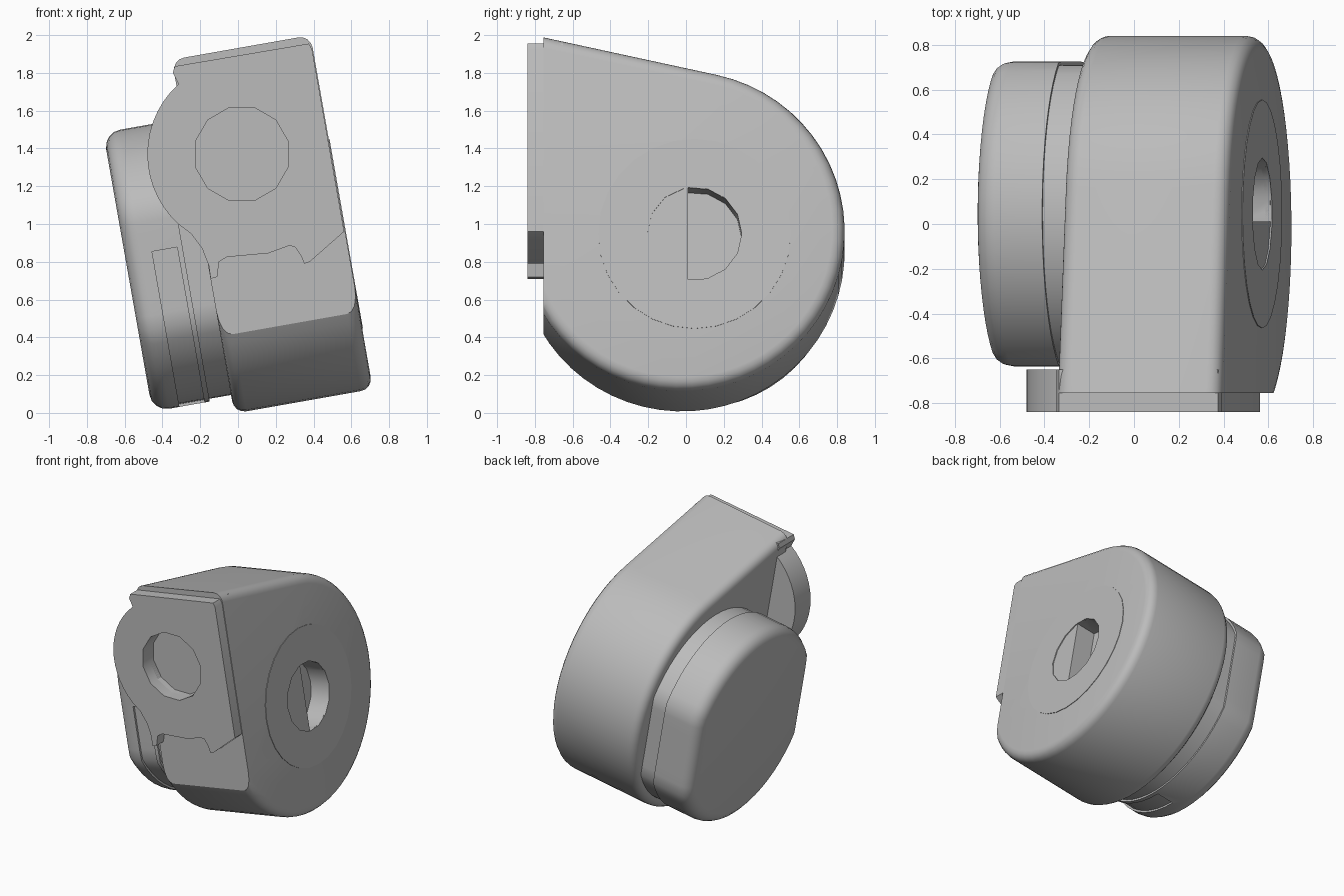
import bpy, bmesh
from math import sin, cos, radians, pi
from mathutils import Matrix, Vector

if "Cube" in bpy.data.objects:
    bpy.data.objects.remove(bpy.data.objects["Cube"], do_unlink=True)

TILT = Matrix.Rotation(radians(-10), 4, 'Y')   # the whole device leans sideways
AXLE = (0.045, 0.835)                          # y, z of the knob and side socket

grey = bpy.data.materials.new("light_grey")
grey.use_nodes = True
grey.diffuse_color = (0.5, 0.5, 0.5, 1)
grey.node_tree.nodes["Principled BSDF"].inputs["Base Color"].default_value = (0.5, 0.5, 0.5, 1)


def arc(cx, cy, r, a0, a1, n):
    return [(cx + r * cos(radians(a0 + (a1 - a0) * i / n)),
             cy + r * sin(radians(a0 + (a1 - a0) * i / n))) for i in range(n + 1)]


def prism(name, profile, axis, start, end, bevel=0.0, bevel_at=(), front_cut=None):
    """Extrude a profile along x (profile in y, z) or along y (profile in x, z)."""
    bm = bmesh.new()
    point = lambda t, a, b: (t, a, b) if axis == 'x' else (a, t, b)
    k = 0 if axis == 'x' else 1
    rings = [[bm.verts.new(point(t, a, b)) for a, b in profile] for t in (start, end)]
    bm.faces.new(rings[0])
    bm.faces.new(rings[1])
    n = len(profile)
    for i in range(n):
        j = (i + 1) % n
        bm.faces.new((rings[0][i], rings[0][j], rings[1][j], rings[1][i]))
    bmesh.ops.recalc_face_normals(bm, faces=bm.faces)
    if bevel:
        rim = [e for e in bm.edges
               if any(all(abs(v.co[k] - t) < 1e-5 for v in e.verts) for t in bevel_at)]
        bmesh.ops.bevel(bm, geom=rim, offset=bevel, segments=4, profile=0.5,
                        affect='EDGES', clamp_overlap=False)
    if front_cut is not None:
        cut = bmesh.ops.bisect_plane(bm, geom=bm.verts[:] + bm.edges[:] + bm.faces[:],
                                     plane_co=(0, front_cut, 0), plane_no=(0, -1, 0),
                                     clear_outer=True)
        edges = [g for g in cut["geom_cut"] if isinstance(g, bmesh.types.BMEdge)]
        bmesh.ops.holes_fill(bm, edges=edges, sides=0)
    bmesh.ops.recalc_face_normals(bm, faces=bm.faces)
    mesh = bpy.data.meshes.new(name)
    bm.to_mesh(mesh)
    bm.free()
    mesh.materials.append(grey)
    obj = bpy.data.objects.new(name, mesh)
    bpy.context.collection.objects.link(obj)
    return obj


def activate(obj):
    bpy.ops.object.select_all(action='DESELECT')
    obj.select_set(True)
    bpy.context.view_layer.objects.active = obj


def carve(cutter, *targets):
    cutter.hide_render = True
    for obj in targets:
        activate(obj)
        mod = obj.modifiers.new("carve", 'BOOLEAN')
        mod.operation, mod.solver, mod.object = 'DIFFERENCE', 'EXACT', cutter
        bpy.ops.object.modifier_apply(modifier=mod.name)
    bpy.data.objects.remove(cutter, do_unlink=True)


def flatted_disc(radius, flat):
    """Circle with two parallel flats, at the front and the back."""
    pts = arc(0, 0, radius, 0, 360, 56)[:-1]
    return [(AXLE[0] + max(-flat, min(flat, y)), AXLE[1] + z) for y, z in pts]


# Main housing: teardrop with rounded rims and a flat front
teardrop = arc(-0.02, 0.86, 0.86, 77.6, -180, 44) + [(-0.95, 1.945)]
housing = prism("housing", teardrop, 'x', -0.02, 0.725, 0.065, (-0.02, 0.725), -0.755)

# Front plate with a round lobe and a notched lower edge
lobe = arc(0.02, 1.37, 0.5, 132, 228, 14)
notch = [(-0.25, 0.95), (-0.19, 0.87), (-0.155, 0.78), (-0.145, 0.71), (-0.11, 0.72),
         (-0.1, 0.8), (-0.06, 0.825), (0.16, 0.845), (0.27, 0.885), (0.3, 0.88),
         (0.335, 0.83), (0.35, 0.79), (0.38, 0.8), (0.562, 0.96)]
top_edge = [(0.392, 1.925), (0.375, 1.955), (-0.335, 1.835), (-0.345, 1.8)]
untilt = TILT.inverted()
outline = [untilt @ Vector((x, 0, z)) for x, z in lobe + notch + top_edge]
front_plate = prism("front_plate", [(v.x, v.z) for v in outline], 'y', -0.84, -0.65)

# Round socket in the front plate
eye = untilt @ Vector((0.02, 0, 1.37))
carve(prism("front_socket_cutter", arc(eye.x, eye.z, 0.255, 5, 365, 12)[:-1], 'y', -0.95, -0.71),
      front_plate, housing)

# Slightly raised disc on the right side, with a half-deep socket
side_disc = prism("side_disc", arc(*AXLE, 0.51, 0, 360, 28)[:-1], 'x', 0.7, 0.729)
carve(prism("socket_cutter", arc(*AXLE, 0.25, 0, 360, 14)[:-1], 'x', 0.722, 0.9),
      side_disc, housing)
half = arc(*AXLE, 0.25, -98, 98, 8)
carve(prism("deep_socket_cutter", half, 'x', 0.57, 0.9), side_disc, housing)

# Knob on the left side, over a slightly smaller neck
knob = prism("knob", flatted_disc(0.75, 0.68), 'x', -0.445, -0.137, 0.09, (-0.445,))
neck = prism("knob_neck", flatted_disc(0.735, 0.665), 'x', -0.35, 0.03)

# Shallow recess around the lower front of the knob
recess = [(-0.9, 0.92), (-0.9, -0.2), (0.05, -0.2), (0.05, 0.92)]
carve(prism("recess_cutter", recess, 'x', -0.3, -0.165), knob)

# Lean everything and finish shading
for obj in (housing, front_plate, side_disc, knob, neck):
    obj.data.transform(TILT)
    activate(obj)
    bpy.ops.object.shade_smooth_by_angle(angle=radians(30))
